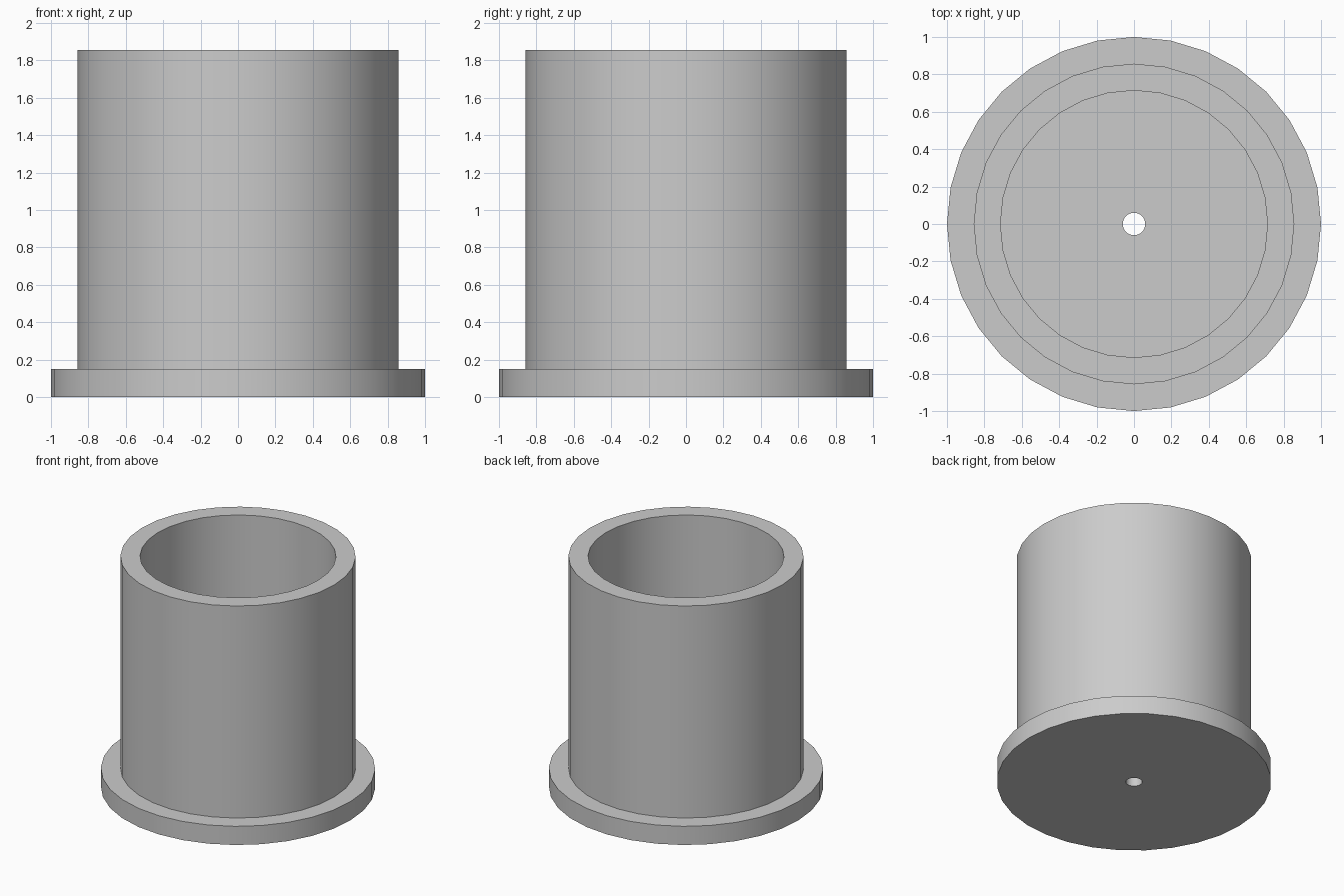
import bpy
import bmesh
import math

cube = bpy.data.objects.get("Cube")
if cube:
    bpy.data.objects.remove(cube, do_unlink=True)

SEGMENTS = 32
FLANGE_R, SLEEVE_R, BORE_R, HOLE_R = 1.0, 0.857, 0.714, 0.06
FLANGE_TOP, SLEEVE_TOP = 0.15, 1.855


def make_material(name, rgb):
    mat = bpy.data.materials.new(name)
    mat.use_nodes = True
    colour = (*rgb, 1.0)
    mat.diffuse_color = colour
    mat.node_tree.nodes["Principled BSDF"].inputs["Base Color"].default_value = colour
    return mat


def lathe(name, profile, mat):
    """Revolve a closed (radius, height) profile around the z axis."""
    bm = bmesh.new()
    verts = [bm.verts.new((r, 0, z)) for r, z in profile]
    edges = [bm.edges.new((a, b)) for a, b in zip(verts, verts[1:] + verts[:1])]
    bmesh.ops.spin(bm, geom=verts + edges, cent=(0, 0, 0), axis=(0, 0, 1),
                   angle=math.tau, steps=SEGMENTS, use_duplicate=False)
    bmesh.ops.remove_doubles(bm, verts=bm.verts, dist=0.0005)
    bmesh.ops.recalc_face_normals(bm, faces=bm.faces)
    mesh = bpy.data.meshes.new(name)
    bm.to_mesh(mesh)
    bm.free()
    mesh.materials.append(mat)
    obj = bpy.data.objects.new(name, mesh)
    bpy.context.collection.objects.link(obj)
    bpy.ops.object.select_all(action="DESELECT")
    obj.select_set(True)
    bpy.context.view_layer.objects.active = obj
    bpy.ops.object.shade_smooth_by_angle(angle=math.radians(30))
    return obj


grey = make_material("light_grey", (0.6, 0.6, 0.6))

# Cup with a wide base flange, open bore and a small hole through the floor
lathe("flanged_sleeve", [
    (HOLE_R, 0), (FLANGE_R, 0), (FLANGE_R, FLANGE_TOP),
    (SLEEVE_R, FLANGE_TOP), (SLEEVE_R, SLEEVE_TOP),
    (BORE_R, SLEEVE_TOP), (BORE_R, FLANGE_TOP), (HOLE_R, FLANGE_TOP),
], grey)
